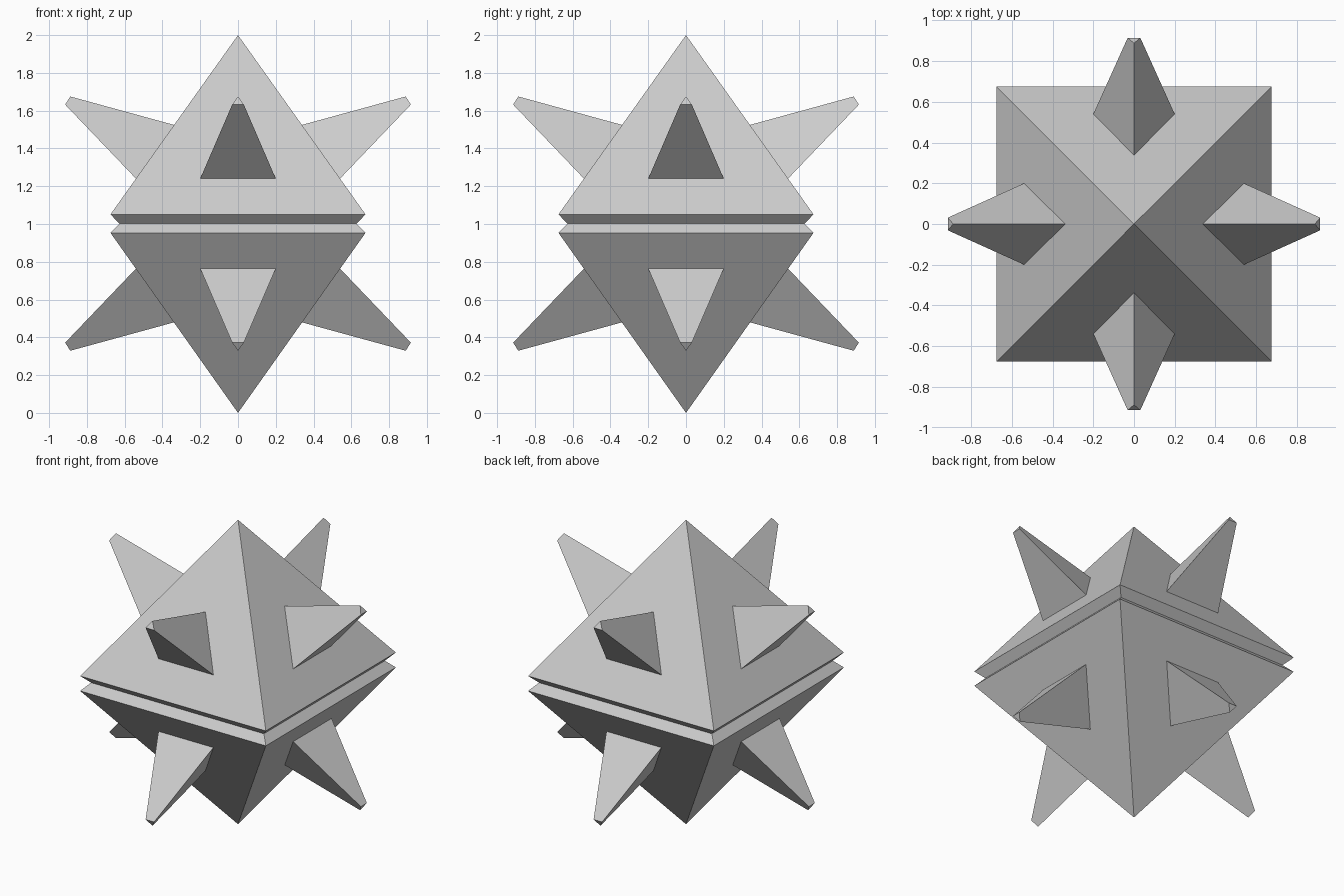
import bpy, bmesh
from math import pi
from mathutils import Matrix, Vector

if "Cube" in bpy.data.objects:
    bpy.data.objects.remove(bpy.data.objects["Cube"])


def make_object(name, bm):
    bmesh.ops.recalc_face_normals(bm, faces=bm.faces)
    mesh = bpy.data.meshes.new(name)
    bm.to_mesh(mesh)
    bm.free()
    obj = bpy.data.objects.new(name, mesh)
    bpy.context.collection.objects.link(obj)
    return obj


def bridge(bm, a, b):
    n = len(a)
    for i in range(n):
        bm.faces.new((a[i], a[(i + 1) % n], b[(i + 1) % n], b[i]))


# Body: two square pyramids meeting in a V-shaped groove
bm = bmesh.new()
corners = [(-1, -1), (1, -1), (1, 1), (-1, 1)]
rings = [[bm.verts.new((x * r, y * r, z)) for x, y in corners]
         for r, z in ((0.675, 0.953), (0.628, 1.002), (0.675, 1.051))]
bridge(bm, rings[0], rings[1])
bridge(bm, rings[1], rings[2])
for ring, z in ((rings[0], 0.0), (rings[2], 2.0)):
    apex = bm.verts.new((0, 0, z))
    for i in range(4):
        bm.faces.new((ring[i], ring[(i + 1) % 4], apex))
make_object("body", bm)

# Spikes: tapered three-sided prisms on every face, mirrored top and bottom
base = [Vector(p) for p in ((-0.2, -0.54, 1.24), (0.2, -0.54, 1.24), (0, -0.34, 1.525))]
tip = [Vector(p) for p in ((-0.031, -0.915, 1.632), (0.031, -0.915, 1.632), (0, -0.888, 1.675))]
sides = ("front", "right", "back", "left")
for level in ("upper", "lower"):
    for k, side in enumerate(sides):
        bm = bmesh.new()
        # sink the root slightly so it sits flush in the body
        root = [bm.verts.new(b + (b - t) * 0.01) for b, t in zip(base, tip)]
        end = [bm.verts.new(t) for t in tip]
        bridge(bm, root, end)
        bm.faces.new(root)
        bm.faces.new(end)
        if level == "lower":
            for v in bm.verts:
                v.co.z = 2.004 - v.co.z
        bm.transform(Matrix.Rotation(k * pi / 2, 4, 'Z'))
        make_object(f"{level}_spike_{side}", bm)
